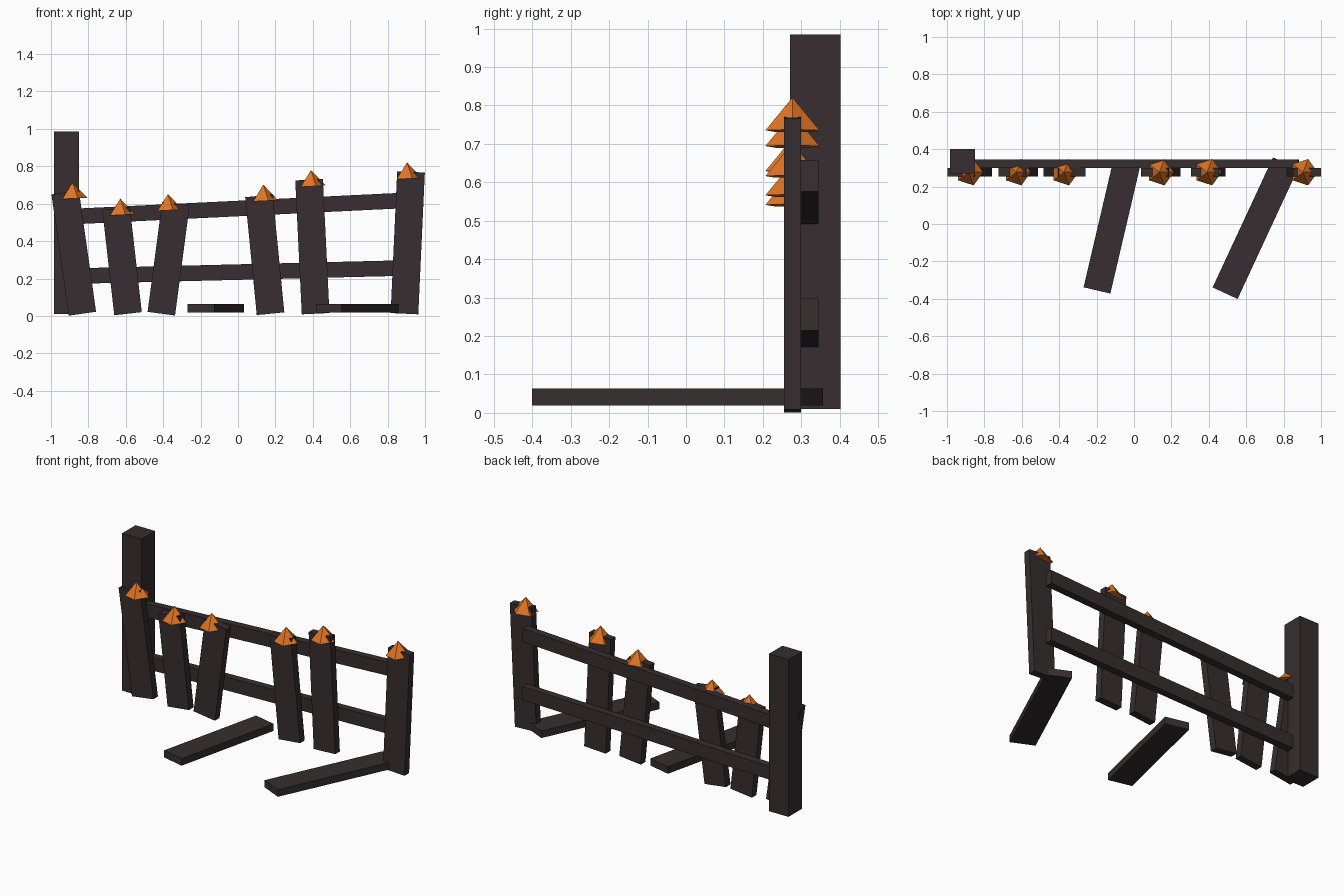
import bpy, bmesh, math
from mathutils import Vector, Matrix

if "Cube" in bpy.data.objects:
    bpy.data.objects.remove(bpy.data.objects["Cube"])


def material(name, rgb):
    m = bpy.data.materials.new(name)
    m.diffuse_color = (*rgb, 1)
    m.use_nodes = True
    m.node_tree.nodes["Principled BSDF"].inputs["Base Color"].default_value = m.diffuse_color
    return m


WOOD = material("dark_wood", (0.038, 0.027, 0.029))
ORANGE = material("orange", (0.74, 0.175, 0.018))


def finish(name, bm, mat):
    bmesh.ops.recalc_face_normals(bm, faces=bm.faces)
    me = bpy.data.meshes.new(name)
    bm.to_mesh(me)
    bm.free()
    me.materials.append(mat)
    ob = bpy.data.objects.new(name, me)
    bpy.context.collection.objects.link(ob)


def board(name, start, end, width, depth, side):
    """Box running from start to end; 'side' is the direction of its depth."""
    a, b, n = Vector(start), Vector(end), Vector(side)
    along = (b - a).normalized()
    across = along.cross(n)
    rot = Matrix((across, n, along)).transposed().to_4x4()
    size = Matrix.Diagonal((width, depth, (b - a).length, 1))
    bm = bmesh.new()
    bmesh.ops.create_cube(bm, size=1, matrix=Matrix.Translation((a + b) / 2) @ rot @ size)
    finish(name, bm, WOOD)


def cap(name, x, z):
    """Five-sided spike, slightly tilted, with a corner towards +x."""
    bm = bmesh.new()
    ring = [bm.verts.new((0.074 * math.cos(i * math.tau / 5),
                          0.074 * math.sin(i * math.tau / 5), 0)) for i in range(5)]
    tip = bm.verts.new((0, 0, 0.087))
    bm.faces.new(ring)
    for i in range(5):
        bm.faces.new((ring[i], ring[(i + 1) % 5], tip))
    place = Matrix.Translation((x, 0.277, z)) @ Matrix.Rotation(math.radians(-3), 4, 'Y')
    bm.transform(place)
    finish(name, bm, ORANGE)


# Tall square end post
board("end_post", (-0.917, 0.336, 0.01), (-0.917, 0.336, 0.985), 0.134, 0.132, (0, 1, 0))

# Sloping rails behind the pickets
for name, z0, z1 in (("lower_rail", 0.213, 0.256), ("upper_rail", 0.532, 0.617)):
    board(name, (-0.87, 0.322, z0), (0.88, 0.322, z1), 0.083, 0.045, (0, 1, 0))

# Leaning pickets: bottom x, top x, top z, and cap x, cap base z
pickets = [
    (-0.832, -0.924, 0.66, -0.88, 0.628),
    (-0.588, -0.652, 0.575, -0.625, 0.54),
    (-0.410, -0.332, 0.60, -0.37, 0.565),
    (0.174, 0.112, 0.642, 0.14, 0.615),
    (0.415, 0.380, 0.728, 0.395, 0.693),
    (0.890, 0.925, 0.77, 0.908, 0.734),
]
for i, (x0, x1, z1, cx, cz) in enumerate(pickets, 1):
    board(f"picket_{i}", (x0, 0.277, 0.012), (x1, 0.277, z1), 0.148, 0.045, (0, 1, 0))
    cap(f"picket_cap_{i}", cx, cz)

# Fallen boards lying in front
board("fallen_board_left", (-0.198, -0.355, 0.041), (-0.04, 0.32, 0.041), 0.147, 0.044, (0, 0, 1))
board("fallen_board_right", (0.487, -0.37, 0.041), (0.81, 0.325, 0.041), 0.147, 0.044, (0, 0, 1))
